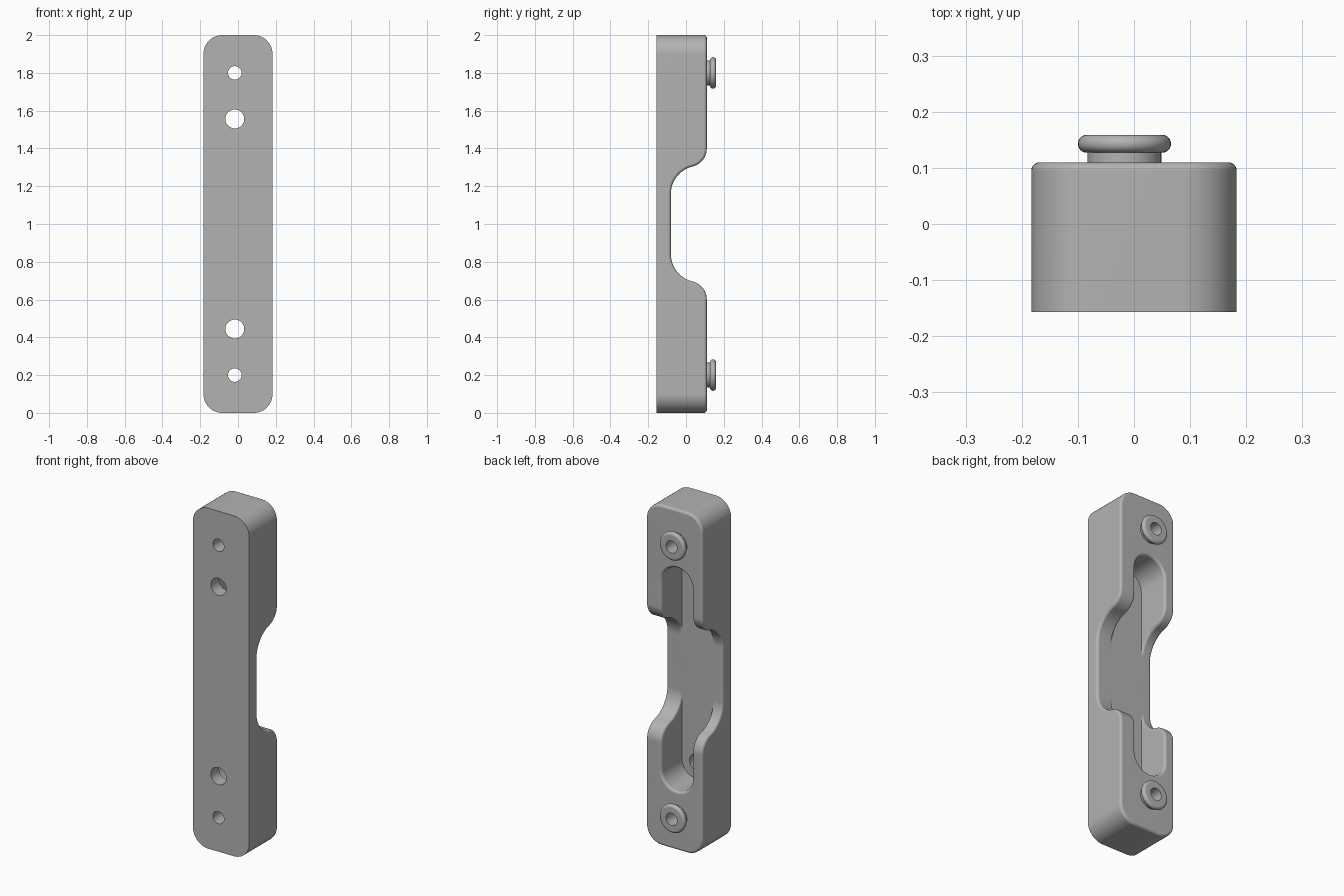
import bpy, bmesh, math

if "Cube" in bpy.data.objects:
    bpy.data.objects.remove(bpy.data.objects["Cube"])

# Key dimensions (z is measured from the middle of the body, then mirrored)
HALF_W, Y_FRONT, Y_BACK, Y_FLOOR = 0.183, -0.157, 0.11, -0.08
Z0, Z1 = 0.16, 0.40            # start and end of the curved ramp
CX = -0.017                    # centre line of slot and holes
SLOT_R, CORNER_R, FILLET = 0.10, 0.10, 0.015
Z_HOLE, Z_PAD = 0.556, 0.80
R_HOLE, R_PAD_HOLE = 0.05, 0.036
NF = 6

THETA = 2 * math.atan((Y_BACK - Y_FLOOR) / (Z1 - Z0))
RSUM = (Z1 - Z0) / math.sin(THETA)
R1, R2 = 0.6 * RSUM, 0.4 * RSUM
SA, SB = Z0 + R1 * THETA, Z0 + RSUM * THETA    # arc lengths: inflection, ramp end

grey = bpy.data.materials.new("grey")
grey.diffuse_color = (0.45, 0.45, 0.45, 1)
grey.use_nodes = True
grey.node_tree.nodes["Principled BSDF"].inputs["Base Color"].default_value = grey.diffuse_color


def prof(s):
    """Back surface at arc length s: z, y and the normal's z, y."""
    if s <= Z0:
        return s, Y_FLOOR, 0, 1
    if s >= SB:
        return Z1 + s - SB, Y_BACK, 0, 1
    if s <= SA:
        t = (s - Z0) / R1
        z, y = Z0 + R1 * math.sin(t), Y_FLOOR + R1 * (1 - math.cos(t))
    else:
        t = (SB - s) / R2
        z, y = Z1 - R2 * math.sin(t), Y_BACK - R2 * (1 - math.cos(t))
    return z, y, -math.sin(t), math.cos(t)


def finish(bm, name):
    bmesh.ops.recalc_face_normals(bm, faces=bm.faces[:])
    me = bpy.data.meshes.new(name)
    bm.to_mesh(me)
    bm.free()
    ob = bpy.data.objects.new(name, me)
    bpy.context.collection.objects.link(ob)
    me.materials.append(grey)
    bpy.ops.object.select_all(action='DESELECT')
    ob.select_set(True)
    bpy.context.view_layer.objects.active = ob
    bpy.ops.object.shade_smooth_by_angle(angle=math.radians(32))
    mod = ob.modifiers.new("weighted", 'WEIGHTED_NORMAL')
    mod.keep_sharp = True
    return ob


# ---- body ----
bm = bmesh.new()
cache = {}


def vert(p):
    key = tuple(round(c, 5) for c in p)
    if key not in cache:
        cache[key] = bm.verts.new(p)
    return cache[key]


def clean(pts):
    vs = [vert(p) for p in pts]
    return [v for i, v in enumerate(vs) if v is not vs[i - 1]]


def face(*pts):
    vs = clean(pts)
    if len(vs) > 2 and len(set(vs)) == len(vs) and not bm.faces.get(vs):
        bm.faces.new(vs)


def fill(loops):
    """Fill a flat outline, leaving the inner loops as holes."""
    edges = []
    for loop in loops:
        vs = clean(loop)
        for a, b in zip(vs, vs[1:] + vs[:1]):
            edges.append(bm.edges.get((a, b)) or bm.edges.new((a, b)))
    bmesh.ops.triangle_fill(bm, use_beauty=True, edges=list(set(edges)),
                            normal=(0, 1, 0))


def path(rows, xr, xl, radius, top):
    """Up the right side, round the end, down the left side."""
    pts = [(xr, s, 1, 0) for s in rows]
    for cx, a0 in ((xr - radius, 0), (xl + radius, math.pi / 2)):
        for i in range(13):
            a = a0 + i / 12 * math.pi / 2
            c, n = math.cos(a), math.sin(a)
            pts.append((cx + radius * c, top - radius + radius * n, c, n))
    return pts + [(xl, s, -1, 0) for s in reversed(rows)]


def section(pt, sign, y_bottom):
    """Fillet from the back surface over the edge, then the wall."""
    x, s, nx, ns = pt
    out = []
    for k in range(NF + 1):
        a = k / NF * math.pi / 2
        d, depth = FILLET * (1 - math.sin(a)), FILLET * (1 - math.cos(a))
        z, y, nz, ny = prof(s + sign * ns * d)
        out.append((x + sign * nx * d, max(y - depth * ny, y_bottom), z - depth * nz))
    return out + [(out[-1][0], y_bottom, out[-1][2])]


def circle(r, y, z, n=40):
    return [(CX + r * math.cos(2 * math.pi * i / n), y,
             z + r * math.sin(2 * math.pi * i / n)) for i in range(n)]


ramp = [Z0 + (SA - Z0) * i / 16 for i in range(16)] + \
       [SA + (SB - SA) * i / 12 for i in range(13)]
to_s = SB - Z1
outer = [section(p, -1, Y_FRONT) for p in
         path([0] + ramp, HALF_W, -HALF_W, CORNER_R, 1 + to_s)]
inner = [section(p, 1, Y_FLOOR) for p in
         path(ramp, CX + SLOT_R, CX - SLOT_R, SLOT_R, Z_HOLE + SLOT_R + to_s)]

# walls and rounded edges
for strip in (outer, inner):
    for a, b in zip(strip, strip[1:]):
        for k in range(NF + 1):
            face(a[k], b[k], b[k + 1], a[k + 1])
# curved ramps on both sides of the slot
n = len(ramp)
for i in range(n - 1):
    for o, q, d in ((i + 1, i, 1), (-i - 2, -i - 1, -1)):
        face(outer[o][0], outer[o + d][0], inner[q + d][0], inner[q][0])

# raised back face, recess floor and front face with their holes
fill([[p[0] for p in outer[n:len(outer) - n]] +
      [p[0] for p in reversed(inner[n - 1:len(inner) - n + 1])],
      circle(R_PAD_HOLE, Y_BACK, Z_PAD)])
fill([[outer[0][0], outer[1][0]] + inner[0][:-1] + [p[-1] for p in inner] +
      inner[-1][-2::-1] + [outer[-2][0], outer[-1][0]],
      circle(R_HOLE, Y_FLOOR, Z_HOLE)])
fill([[p[-1] for p in outer], circle(R_HOLE, Y_FRONT, Z_HOLE),
      circle(R_PAD_HOLE, Y_FRONT, Z_PAD)])
for r, y, z in ((R_HOLE, Y_FLOOR, Z_HOLE), (R_PAD_HOLE, Y_BACK, Z_PAD)):
    a, b = circle(r, Y_FRONT, z), circle(r, y, z)
    for i in range(len(a)):
        face(a[i - 1], a[i], b[i], b[i - 1])

# mirror the half body downwards and lift it onto the ground
copy = bmesh.ops.duplicate(bm, geom=bm.verts[:] + bm.edges[:] + bm.faces[:])["geom"]
for v in copy:
    if isinstance(v, bmesh.types.BMVert):
        v.co.z *= -1
# the seam across the middle is open and gets merged
bmesh.ops.remove_doubles(bm, verts=bm.verts[:], dist=1e-5)
bmesh.ops.translate(bm, verts=bm.verts[:], vec=(0, 0, 1))
finish(bm, "body")

# ---- round pads with a neck and a screw hole ----
Y_LIP, Y_END, R_NECK, R_LIP = 0.127, 0.159, 0.066, 0.083
h = (Y_END - Y_LIP) / 2
pad_profile = [(R_PAD_HOLE, Y_BACK), (R_NECK, Y_BACK), (R_NECK, Y_LIP)]
pad_profile += [(R_LIP - h + h * math.cos(a), Y_LIP + h + h * math.sin(a))
                for a in (math.pi * (i / 12 - 0.5) for i in range(13))]
pad_profile += [(R_PAD_HOLE, Y_END)]
for name, z in (("upper_pad", 1 + Z_PAD), ("lower_pad", 1 - Z_PAD)):
    bm = bmesh.new()
    rings = [[bm.verts.new(p) for p in circle(r, y, z)] for r, y in pad_profile]
    for a, b in zip(rings, rings[1:] + rings[:1]):
        for i in range(len(a)):
            bm.faces.new((a[i - 1], a[i], b[i], b[i - 1]))
    finish(bm, name)
